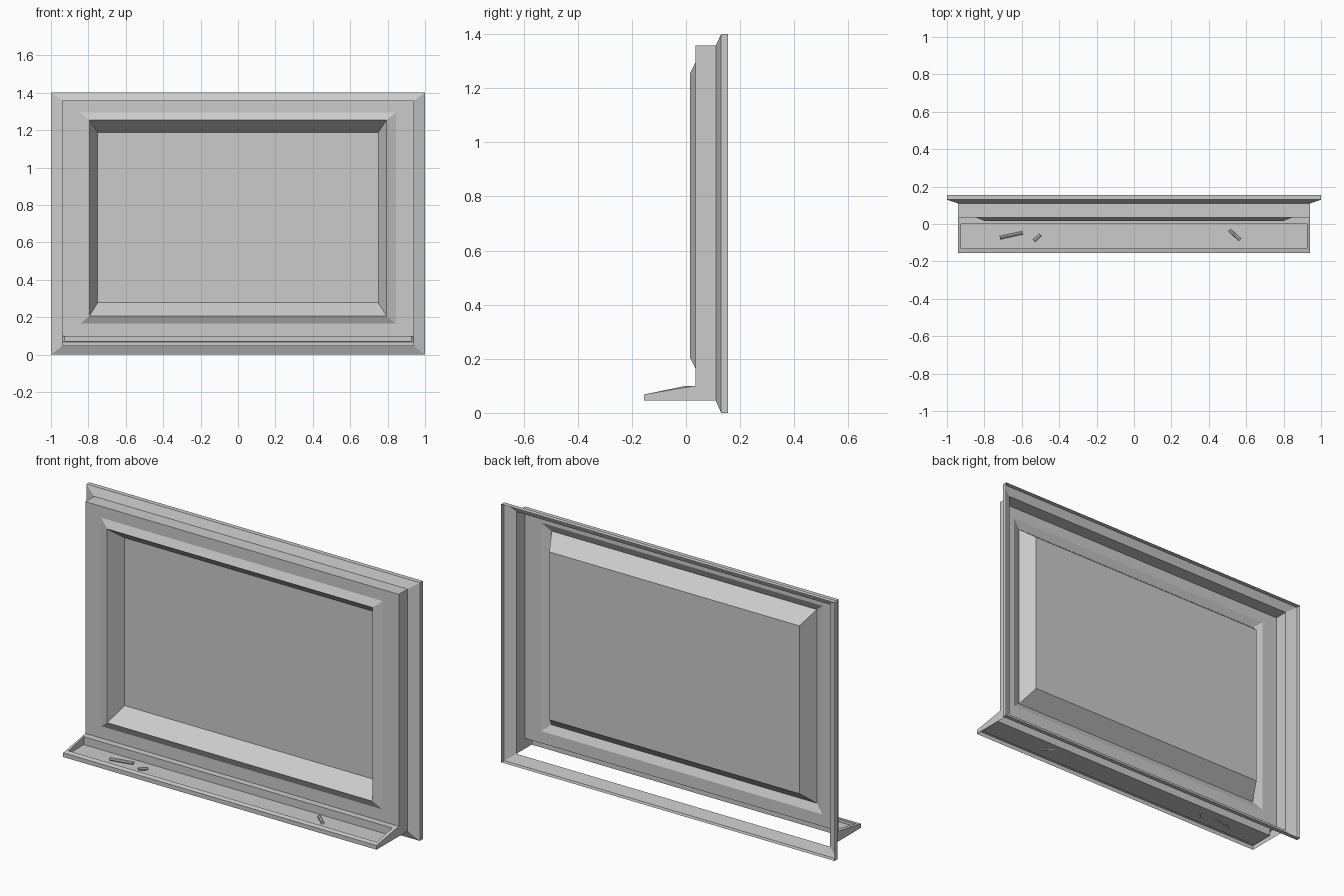
import bpy, bmesh, math

if "Cube" in bpy.data.objects:
    bpy.data.objects.remove(bpy.data.objects["Cube"])


def finish(name, bm):
    bmesh.ops.remove_doubles(bm, verts=bm.verts, dist=0.0001)
    bmesh.ops.recalc_face_normals(bm, faces=bm.faces)
    me = bpy.data.meshes.new(name)
    bm.to_mesh(me)
    bm.free()
    ob = bpy.data.objects.new(name, me)
    bpy.context.collection.objects.link(ob)
    return ob


def rect(bm, half, z0, z1, y):
    return [bm.verts.new((x, y, z)) for x, z in
            ((-half, z0), (half, z0), (half, z1), (-half, z1))]


def bridge(bm, a, b, skip=()):
    for i in range(4):
        if i not in skip:
            j = (i + 1) % 4
            bm.faces.new((a[i], a[j], b[j], b[i]))


# Board: flanged rim, box sides, raised moulding and recessed panel, open at the back
bm = bmesh.new()
sections = [(1.0, 0, 1.4, .155), (1.0, 0, 1.4, .13), (.94, .045, 1.357, .11),
            (.94, .1, 1.357, .035), (.845, .165, 1.295, .035),
            (.795, .205, 1.255, .015), (.75, .277, 1.187, .1)]
rings = [rect(bm, *s) for s in sections]
for k in range(len(rings) - 1):
    # the box has no underside above the tray
    bridge(bm, rings[k], rings[k + 1], skip=(0,) if k == 2 else ())
bm.faces.new(rings[-1])
finish("board_frame", bm)


# Tray: sloping lip around a sunken floor, open underneath
def loop(bm, half, yf, zf, yb, zb):
    return [bm.verts.new(p) for p in
            ((-half, yf, zf), (half, yf, zf), (half, yb, zb), (-half, yb, zb))]


bm = bmesh.new()
outer = loop(bm, .94, -.155, .068, .035, .1)
inner = loop(bm, .925, -.13, .073, 0, .1)
floor = loop(bm, .925, -.13, .057, 0, .057)
base = loop(bm, .94, -.155, .045, .11, .045)
bridge(bm, outer, inner)
bridge(bm, inner, floor)
bm.faces.new(floor)
bridge(bm, base, outer, skip=(2,))
finish("chalk_tray", bm)


# Chalk sticks lying in the tray
def chalk(name, a, b, r=.009, z=.063):
    dx, dy = b[0] - a[0], b[1] - a[1]
    bpy.ops.mesh.primitive_cylinder_add(
        vertices=8, radius=r, depth=math.hypot(dx, dy),
        location=((a[0] + b[0]) / 2, (a[1] + b[1]) / 2, z),
        rotation=(0, math.pi / 2, math.atan2(dy, dx)))
    bpy.context.object.name = name


chalk("chalk_long", (-.717, -.073), (-.595, -.047))
chalk("chalk_short", (-.535, -.09), (-.5, -.057))
chalk("chalk_right", (.51, -.032), (.566, -.084))
